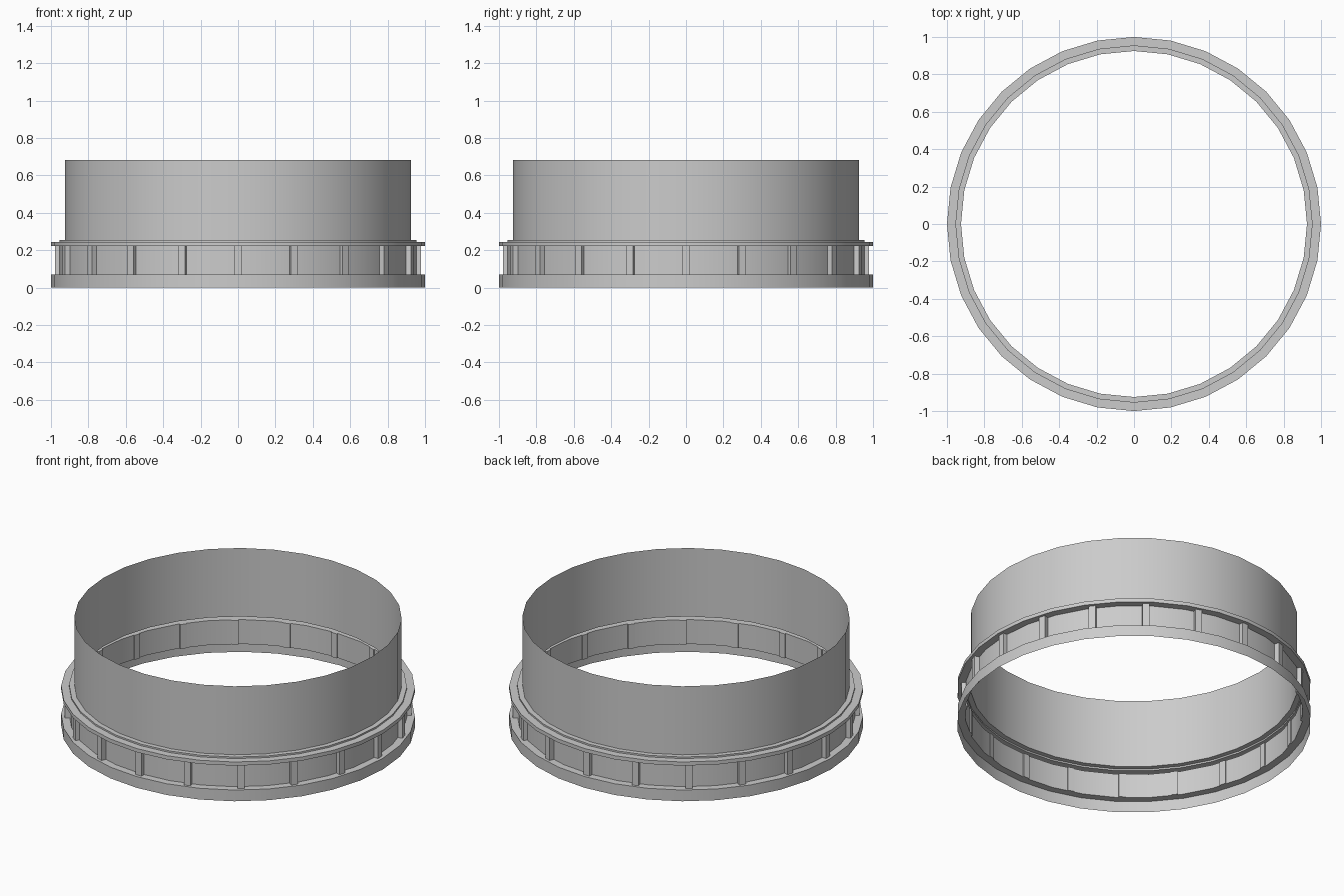
import bpy, bmesh, math
from mathutils import Matrix

if "Cube" in bpy.data.objects:
    bpy.data.objects.remove(bpy.data.objects["Cube"])

SIDES = 32


def finish(bm, name):
    mesh = bpy.data.meshes.new(name)
    bm.to_mesh(mesh)
    bm.free()
    obj = bpy.data.objects.new(name, mesh)
    bpy.context.collection.objects.link(obj)
    return obj


def lathe(name, profile):
    """Open shell of revolution from (radius, z) points."""
    bm = bmesh.new()
    rings = [[bm.verts.new((r * math.cos(math.tau * i / SIDES),
                            r * math.sin(math.tau * i / SIDES), z))
              for i in range(SIDES)] for r, z in profile]
    for a, b in zip(rings, rings[1:]):
        for i in range(SIDES):
            j = (i + 1) % SIDES
            bm.faces.new((a[i], a[j], b[j], b[i]))
    obj = finish(bm, name)
    bpy.ops.object.select_all(action='DESELECT')
    obj.select_set(True)
    bpy.context.view_layer.objects.active = obj
    bpy.ops.object.shade_smooth_by_angle(angle=math.radians(30))
    return obj


# Thin stepped shell: base rim, recessed band, flange, step, tall collar
lathe("ring_shell", [(1, 0), (1, 0.07), (0.955, 0.07), (0.955, 0.222),
                     (1, 0.222), (1, 0.245), (0.955, 0.245), (0.955, 0.255),
                     (0.925, 0.255), (0.925, 0.682)])

# Twenty upright ribs straddling the recessed band
bm = bmesh.new()
for k in range(20):
    m = (Matrix.Rotation(math.tau * k / 20, 4, 'Z')
         @ Matrix.Translation((0.962, 0, 0.146))
         @ Matrix.Diagonal((0.035, 0.04, 0.152, 1)))
    bmesh.ops.create_cube(bm, size=1, matrix=m)
finish(bm, "band_ribs")
